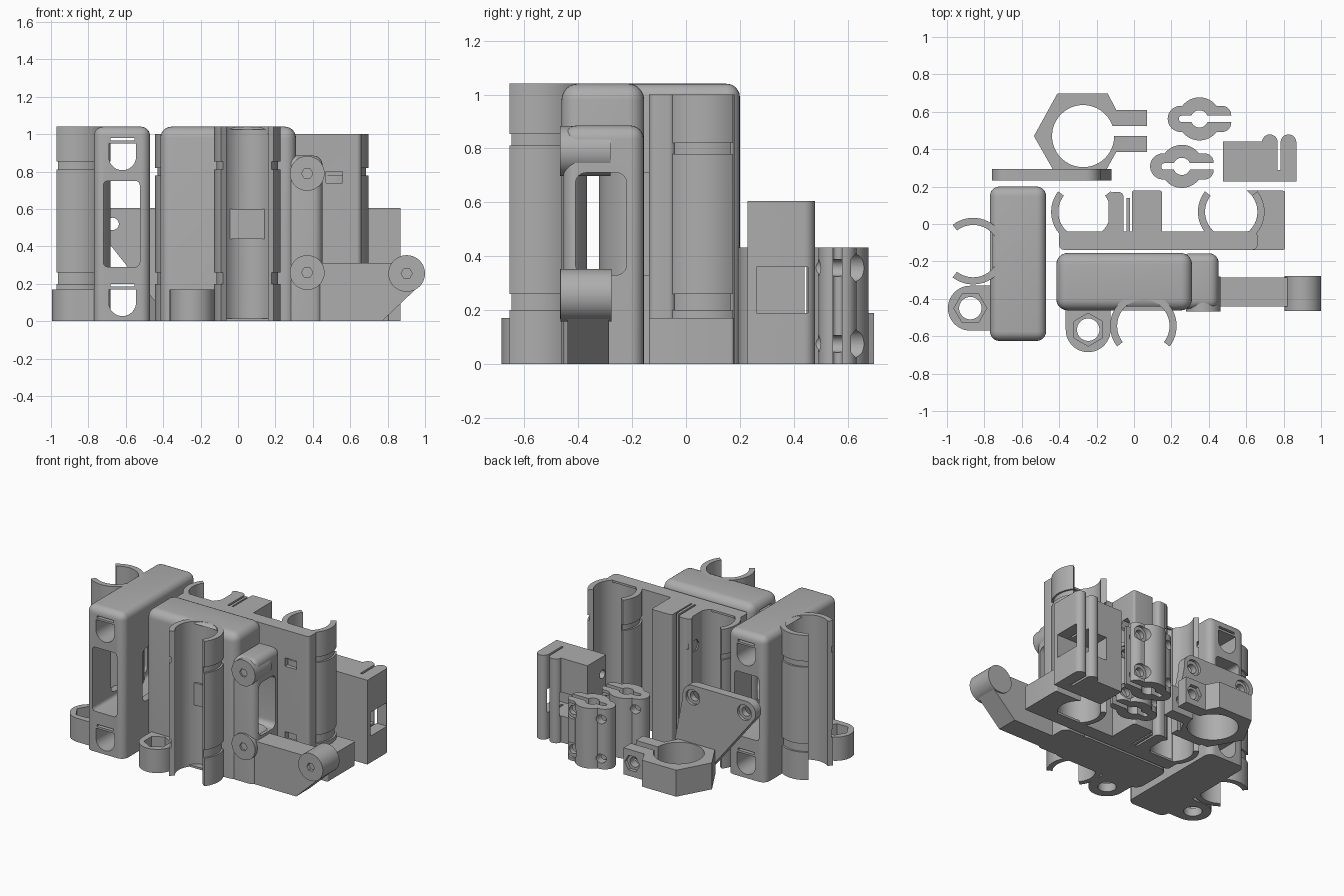
import bpy, bmesh
from math import cos, sin, pi, radians, asin

if "Cube" in bpy.data.objects:
    bpy.data.objects.remove(bpy.data.objects["Cube"], do_unlink=True)

grey = bpy.data.materials.new("printed_grey")
grey.use_nodes = True
GREY = (0.42, 0.42, 0.42, 1)
grey.diffuse_color = GREY
for node in grey.node_tree.nodes:
    if node.type == 'BSDF_PRINCIPLED':
        node.inputs["Base Color"].default_value = GREY

parts = []


def arc(cx, cy, r, a0, a1, n=40):
    return [(cx + r * cos(radians(a0 + (a1 - a0) * i / n)),
             cy + r * sin(radians(a0 + (a1 - a0) * i / n))) for i in range(n + 1)]


def disc(cx, cy, r, n=40, turn=0):
    return arc(cx, cy, r, turn, turn + 360, n)[:-1]


def rect(u0, v0, u1, v1):
    return [(u0, v0), (u1, v0), (u1, v1), (u0, v1)]


def round_rect(u0, v0, u1, v1, r):
    return (arc(u1 - r, v0 + r, r, -90, 0, 6) + arc(u1 - r, v1 - r, r, 0, 90, 6)
            + arc(u0 + r, v1 - r, r, 90, 180, 6) + arc(u0 + r, v0 + r, r, 180, 270, 6))


def prism(name, pts, axis, lo, hi):
    """Extrude a flat outline along one axis."""
    place = {'x': lambda u, v, w: (w, u, v), 'y': lambda u, v, w: (u, w, v),
             'z': lambda u, v, w: (u, v, w)}[axis]
    bm = bmesh.new()
    a = [bm.verts.new(place(u, v, lo)) for u, v in pts]
    b = [bm.verts.new(place(u, v, hi)) for u, v in pts]
    bm.faces.new(a)
    bm.faces.new(b)
    for i in range(len(a)):
        j = (i + 1) % len(a)
        bm.faces.new((a[i], a[j], b[j], b[i]))
    bmesh.ops.recalc_face_normals(bm, faces=bm.faces)
    me = bpy.data.meshes.new(name)
    bm.to_mesh(me)
    bm.free()
    me.materials.append(grey)
    ob = bpy.data.objects.new(name, me)
    bpy.context.collection.objects.link(ob)
    parts.append(ob)
    return ob


def boolean(ob, other, operation):
    mod = ob.modifiers.new("bool", 'BOOLEAN')
    mod.operation, mod.object, mod.solver = operation, other, 'EXACT'
    bpy.context.view_layer.objects.active = ob
    bpy.ops.object.modifier_apply(modifier=mod.name)
    parts.remove(other)
    bpy.data.objects.remove(other, do_unlink=True)


def cut(ob, pts, axis, lo, hi):
    boolean(ob, prism("cutter", pts, axis, lo, hi), 'DIFFERENCE')


def block(name, x0, y0, x1, y1, top, r):
    """Box rounded everywhere except around its base."""
    ob = prism(name, rect(x0, y0, x1, y1), 'z', 0, top)
    bm = bmesh.new()
    bm.from_mesh(ob.data)
    edges = [e for e in bm.edges if max(v.co.z for v in e.verts) > top / 2]
    bmesh.ops.bevel(bm, geom=edges, offset=r, segments=6, profile=0.5, affect='EDGES')
    bm.to_mesh(ob.data)
    bm.free()
    return ob


def clip(name, cx, cy, a0, a1, top):
    """Open bearing clip with two tie grooves."""
    levels = [0, 0.2, 0.26, 0.78 * top, 0.84 * top - 0.02, top]
    for i in range(5):
        outer = 0.165 if i % 2 else 0.178
        prism(name, arc(cx, cy, outer, a0, a1) + arc(cx, cy, 0.14, a1, a0),
              'z', levels[i], levels[i + 1])


def rod_holes(ob, axis, c, lo, hi):
    """Round-bottomed rod sockets with a thin relief slot above."""
    for top in (0.95, 0.17):
        w = 0.073
        cut(ob, arc(c, top - 0.07, w, 180, 360, 20) + [(c + w, top), (c - w, top)], axis, lo, hi)
        cut(ob, rect(c - 0.065, top + 0.015, c + 0.065, top + 0.03), axis, lo, hi)


def nut_trap(name, cx, cy, wall):
    """Lug with a hexagonal pocket over a round hole; wall is its side facing the block."""
    if wall == 'x':
        pts = arc(cx, cy, 0.12, 90, 270) + [(cx + 0.13, cy - 0.12), (cx + 0.13, cy + 0.12)]
    else:
        pts = arc(cx, cy, 0.12, 180, 360) + [(cx + 0.12, cy + 0.12), (cx - 0.12, cy + 0.12)]
    ob = prism(name, pts, 'z', 0, 0.17)
    cut(ob, disc(cx, cy, 0.06), 'z', -0.1, 0.3)
    cut(ob, disc(cx, cy, 0.088, 6, 0 if wall == 'x' else 30), 'z', 0.06, 0.3)


# Idler end block with its clip and nut lug
idler = block("idler_block", -0.77, -0.625, -0.47, 0.2, 1.04, 0.05)
rod_holes(idler, 'y', -0.618, -0.8, 0.4)
cut(idler, round_rect(-0.72, 0.29, -0.525, 0.75, 0.025), 'y', -0.8, 0.4)
cut(idler, round_rect(-0.41, 0.33, -0.0, 0.71, 0.04), 'x', -0.9, -0.3)
cut(idler, disc(-0.86, -0.145, 0.14), 'z', 0.015, 1.025)
clip("idler_clip", -0.86, -0.145, -128, 128, 1.04)
nut_trap("idler_nut_lug", -0.875, -0.45, 'x')

# Motor end block with its clip and nut lug
motor = block("motor_block", -0.415, -0.462, 0.31, -0.155, 1.04, 0.06)
rod_holes(motor, 'x', -0.31, -0.6, 0.24)
cut(motor, round_rect(-0.41, 0.33, -0.22, 0.71, 0.04), 'x', -0.6, 0.5)
cut(motor, disc(0.05, -0.545, 0.14), 'z', 0.015, 1.025)
clip("motor_clip", 0.05, -0.545, -38, 218, 1.04)
prism("clip_pad", rect(-0.05, 0.44, 0.15, 0.6), 'y', -0.44, -0.425)
nut_trap("motor_nut_lug", -0.245, -0.565, 'y')

# Motor mount: column, screw bosses and arm
column = block("mount_column", 0.25, -0.455, 0.452, -0.157, 0.885, 0.05)
cut(column, round_rect(-0.41, 0.33, -0.22, 0.71, 0.04), 'x', 0.0, 0.6)
for z in (0.79, 0.26):
    boss = prism("mount_boss", disc(0.37, z, 0.093), 'y', -0.468, -0.28)
    cut(boss, disc(0.37, z, 0.03, 6), 'y', -0.6, -0.36)
prism("mount_arm", [(0.4, 0), (0.77, 0), (0.97, 0.19), (0.9, 0.31), (0.4, 0.31)],
      'y', -0.44, -0.285)
tip = prism("arm_boss", disc(0.902, 0.255, 0.098), 'y', -0.465, -0.277)
cut(tip, disc(0.902, 0.255, 0.03, 6), 'y', -0.6, -0.36)

# Carriage: back plate, two clips and belt towers
plate = prism("carriage_plate", round_rect(-0.4, -0.138, 0.66, -0.04, 0.025), 'z', 0, 1.0)
foot = prism("carriage_foot", round_rect(0.58, -0.138, 0.808, 0.178, 0.012), 'z', 0, 0.17)
for cx in (-0.265, 0.52):
    cut(plate, disc(cx, 0.065, 0.14), 'z', 0.015, 0.985)
    clip("carriage_clip", cx, 0.065, 142, 398, 1.0)
cut(foot, disc(0.52, 0.065, 0.14), 'z', -0.1, 0.3)
for z in (0.24, 0.77):
    cut(plate, rect(0.47, z - 0.03, 0.56, z + 0.03), 'y', -0.3, -0.1)
left_tower = prism("belt_tower_left", round_rect(-0.135, -0.06, -0.055, 0.172, 0.03), 'z', 0, 1.0)
right_tower = prism("belt_tower_right", round_rect(-0.012, -0.06, 0.15, 0.18, 0.015), 'z', 0, 1.0)
prism("belt_rib", rect(-0.04, -0.06, -0.022, 0.14), 'z', 0, 1.0)
for z in (0.25, 0.78):
    cut(left_tower, disc(0.09, z, 0.045, 6), 'x', -0.2, -0.08)
    cut(right_tower, disc(0.09, z, 0.045, 6), 'x', 0.07, 0.3)

# Belt tensioner block with two fingers
tension = prism("tensioner_block",
                [(0.475, 0.228), (0.868, 0.228)] + arc(0.826, 0.437, 0.042, 0, 180, 16)
                + [(0.784, 0.29), (0.768, 0.29)] + arc(0.726, 0.437, 0.042, 0, 180, 16)
                + [(0.684, 0.44), (0.475, 0.44)], 'z', 0, 0.605)
cut(tension, rect(0.262, 0.19, 0.452, 0.36), 'x', 0.6, 1.0)
cut(tension, disc(0.27, 0.48, 0.03), 'x', 0.4, 0.6)

# Two small split rod clamps
meet = asin(0.07 / 0.115) * 180 / pi
for cx, cy in ((0.35, 0.562), (0.256, 0.308)):
    pts = (arc(cx, cy, 0.115, meet, 180 - meet, 20) + arc(cx - 0.1, cy, 0.07, 90, 270, 16)
           + arc(cx, cy, 0.115, 180 + meet, 360 - meet, 20)
           + arc(cx + 0.12, cy - 0.02, 0.05, -90, 0, 8) + arc(cx + 0.12, cy + 0.02, 0.05, 0, 90, 8))
    clamp = prism("rod_clamp", pts, 'z', 0, 0.432)
    cut(clamp, disc(cx, cy, 0.046), 'z', -0.1, 0.6)
    cut(clamp, round_rect(cx - 0.11, cy - 0.017, cx + 0.3, cy + 0.017, 0.015), 'z', -0.1, 0.6)
    for z in (0.075, 0.357):
        cut(clamp, disc(cx + 0.115, z, 0.032), 'y', cy - 0.3, cy + 0.3)
        cut(clamp, disc(cx + 0.115, z, 0.055), 'y', cy + 0.05, cy + 0.3)
        cut(clamp, disc(cx - 0.115, z, 0.032), 'y', cy - 0.3, cy + 0.3)

# Hexagonal sensor holder with split tabs and mounting plate
holder = prism("hex_holder", [(-0.535, 0.47), (-0.41, 0.697), (-0.14, 0.697), (-0.095, 0.61),
                              (0.07, 0.61), (0.07, 0.385), (-0.095, 0.385), (-0.17, 0.25),
                              (-0.41, 0.25)], 'z', 0, 0.19)
cut(holder, disc(-0.272, 0.47, 0.166, 64), 'z', -0.1, 0.3)
cut(holder, rect(-0.2, 0.47, 0.2, 0.525), 'z', -0.1, 0.3)
cut(holder, disc(0.0, 0.095, 0.035), 'y', 0.3, 0.8)
cut(holder, disc(0.0, 0.095, 0.06, 6), 'y', 0.585, 0.8)
bracket = prism("holder_plate", [(-0.36, 0), (-0.12, 0), (-0.12, 0.19), (-0.18, 0.5)]
                + arc(-0.26, 0.525, 0.08, 0, 90, 8) + arc(-0.685, 0.53, 0.075, 90, 225, 14),
                'y', 0.232, 0.295)
for x in (-0.67, -0.26):
    cut(bracket, disc(x, 0.52, 0.033), 'y', 0.1, 0.5)
    cut(bracket, disc(x, 0.52, 0.055), 'y', 0.275, 0.5)

# Smooth the round walls and keep crisp edges
bpy.ops.object.select_all(action='DESELECT')
for ob in parts:
    ob.select_set(True)
bpy.context.view_layer.objects.active = parts[0]
bpy.ops.object.shade_smooth_by_angle(angle=radians(30))
